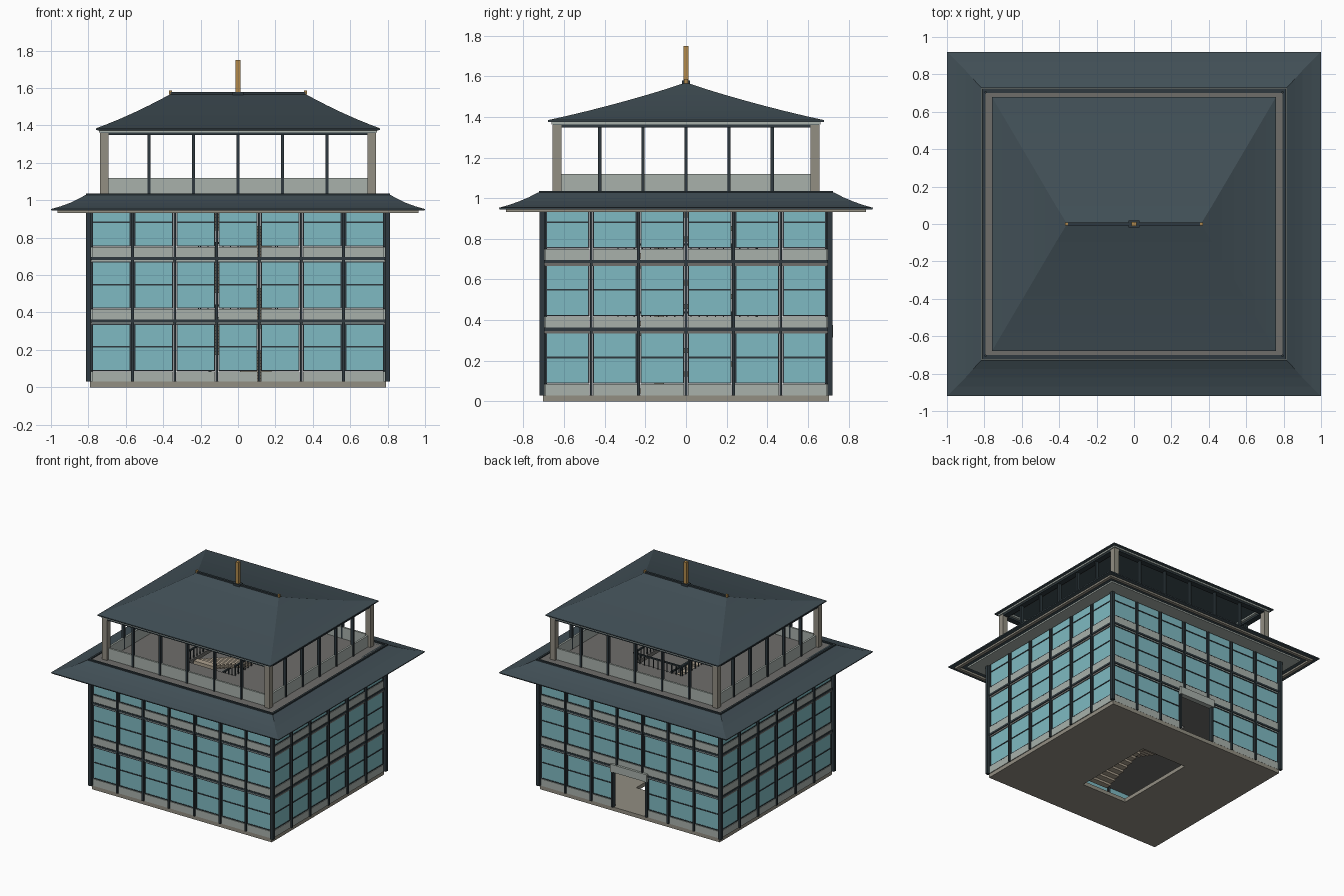
import bpy, bmesh, math
from mathutils import Matrix, Vector

if "Cube" in bpy.data.objects:
    bpy.data.objects.remove(bpy.data.objects["Cube"])

def mat(name, rgb):
    m = bpy.data.materials.new(name)
    lin = [((c / 255 + 0.055) / 1.055) ** 2.4 for c in rgb]
    m.diffuse_color = (*lin, 1)
    m.use_nodes = True
    m.node_tree.nodes["Principled BSDF"].inputs["Base Color"].default_value = m.diffuse_color
    return m

GLASS = mat("teal_glass", (127, 186, 194))
PANEL = mat("pale_grey_panel", (168, 177, 171))
STONE = mat("warm_grey_stone", (146, 142, 130))
FLOOR = mat("floor_grey", (110, 109, 106))
ROOF = mat("slate_roof", (65, 79, 86))
DARK = mat("dark_frame", (46, 57, 62))
GOLD = mat("aged_gold", (178, 138, 76))
STAIR = mat("tan_stair", (172, 160, 142))

parts = {}

def bm_for(name, material):
    if name not in parts:
        parts[name] = (bmesh.new(), material)
    return parts[name][0]

def box(name, material, x0, x1, y0, y1, z0, z1, rot=0):
    """Axis box from limits, optionally turned a quarter about z."""
    m = (Matrix.Rotation(rot, 4, 'Z')
         @ Matrix.Translation(((x0 + x1) / 2, (y0 + y1) / 2, (z0 + z1) / 2))
         @ Matrix.Diagonal((abs(x1 - x0), abs(y1 - y0), abs(z1 - z0), 1)))
    bmesh.ops.create_cube(bm_for(name, material), size=1, matrix=m)

def ring(name, material, ox, oy, ix, iy, z0, z1):
    """Rectangular frame: outer half sizes ox, oy, hole half sizes ix, iy."""
    for s in (-1, 1):
        box(name, material, -ox, ox, s * iy, s * oy, z0, z1)
        box(name, material, s * ix, s * ox, -iy, iy, z0, z1)

def loft(name, material, sections):
    """Skin through rectangles given as (half x, half y, z)."""
    bm = bm_for(name, material)
    loops = [[bm.verts.new((sx * hx, sy * hy, z))
              for sx, sy in ((-1, -1), (1, -1), (1, 1), (-1, 1))]
             for hx, hy, z in sections]
    for a, b in zip(loops, loops[1:]):
        for i in range(4):
            j = (i + 1) % 4
            bm.faces.new((a[i], a[j], b[j], b[i]))
    return bm, loops

FH, Z0 = 0.333, 0.03          # storey height, ground level
HX, HY = 0.80, 0.71           # wall half sizes
WX, WY = 0.20, 0.34           # stairwell half sizes

# Base and floors, each with a stairwell opening
ring("base_slab", STONE, 0.79, 0.705, WX, WY, 0, Z0)
for f in (1, 2, 3):
    z = Z0 + f * FH
    ring("floor_slabs", FLOOR, 0.795, 0.70, WX, WY, z - 0.03, z)

# Glazed walls, drawn as the front and turned to each side
def wall(length, dist, bays, rot, door=False):
    edges = [-length + 2 * length * i / bays for i in range(bays + 1)]
    for f in range(3):
        z = Z0 + f * FH
        e = list(edges)
        doorway = door and f == 0
        if doorway:
            e[3], e[4] = -0.15, 0.15
        for i, (a, b) in enumerate(zip(e, e[1:])):
            if i:
                box("window_posts", DARK, a - .007, a + .007, -dist - .012, -dist + .02,
                    z, z + FH, rot)
            a, b = a + .009, b - .009
            if doorway and i == 3:
                continue
            box("wall_panels", PANEL, a, b, -dist - .002, -dist + .02, z, z + .055, rot)
            box("window_glass", GLASS, a + .006, b - .006, -dist + .004, -dist + .01,
                z + .062, z + .304, rot)
            for u0, u1, v0, v1 in ((a, a + .006, .057, .31), (b - .006, b, .057, .31),
                                   (a, b, .057, .063), (a, b, .303, .31),
                                   (a, b, .182, .19)):
                box("window_frames", DARK, u0, u1, -dist, -dist + .014, z + v0, z + v1, rot)
            box("window_headers", PANEL, a, b, -dist, -dist + .015, z + .31, z + .317, rot)
        box("floor_bands", DARK, -length, length, -dist - .006, -dist + .02,
            z + .317, z + FH, rot)
    if door:
        box("door_lintel", PANEL, -.16, .16, -dist - .02, -dist + .02, .315, .375, rot)

wall(HX - .01, HY - .006, 7, 0)
wall(HX - .01, HY - .006, 7, math.pi, True)
wall(HY - .01, HX - .006, 6, math.pi / 2)
wall(HY - .01, HX - .006, 6, -math.pi / 2)
for sx in (-1, 1):
    for sy in (-1, 1):
        box("corner_posts", DARK, sx * .785, sx * .812, sy * .697, sy * .722, Z0, 1.0)

# Switchback stairs: two flights and a landing per storey
N = 10
for f in range(3):
    z = Z0 + f * FH
    rise, run = FH / 2 / N, 0.48 / N
    for i in range(N):
        top = z + rise * (i + 1)
        box("stair_steps", STAIR, .01, .18, -.30 + run * i, -.30 + run * (i + 1),
            top - .025, top)
        top += FH / 2
        box("stair_steps", STAIR, -.18, -.01, .18 - run * (i + 1), .18 - run * i,
            top - .025, top)
    box("stair_landings", STAIR, -.19, .19, .18, .34, z + FH / 2 - .025, z + FH / 2)

# Railings around the stairwell on the upper floors
for f in (1, 2, 3):
    z = Z0 + f * FH
    t = z + .08
    for s in (-1, 1):
        box("stair_rails", DARK, s * .205, s * .217, -.34, .35, t - .01, t)
        for i in range(18):
            y = -.335 + i * .04
            box("stair_balusters", DARK, s * .208, s * .214, y - .003, y + .003, z, t - .01)
    box("stair_rails", DARK, -.217, .217, .345, .357, t - .01, t)
    for i in range(11):
        x = -.2 + i * .04
        box("stair_balusters", DARK, x - .003, x + .003, .348, .354, z, t - .01)

# Lower skirt roof with flared eave, closed underneath
loft("lower_roof", ROOF, [(.815, .728, .95), (.998, .918, .945), (1, .92, .953),
                          (.95, .87, .967), (.90, .82, .985), (.86, .775, 1.004),
                          (.815, .728, 1.028), (.815, .728, .95)])
ring("lower_soffit", STONE, .965, .885, .94, .86, .932, .948)
ring("lower_soffit_inner", PANEL, .90, .82, .80, .71, .936, .949)
ring("terrace_trim", DARK, .812, .724, .797, .709, .995, 1.036)

# Open pavilion
for sx in (-1, 1):
    for sy in (-1, 1):
        box("pavilion_columns", STONE, sx * .692, sx * .737, sy * .612, sy * .657, 1.03, 1.36)
ring("pavilion_parapet", PANEL, .715, .637, .70, .622, 1.03, 1.12)
for i in range(-2, 3):
    for s in (-1, 1):
        x, y = i * .238, i * .212
        box("pavilion_posts", DARK, x - .008, x + .008, s * .622, s * .645, 1.03, 1.36)
        box("pavilion_posts", DARK, s * .70, s * .723, y - .008, y + .008, 1.03, 1.36)
ring("pavilion_beam", DARK, .735, .655, .69, .61, 1.348, 1.362)
ring("eave_soffit", PANEL, .742, .662, .67, .59, 1.362, 1.376)

# Upper hipped roof with a gentle concave sweep to its ridge
secs = [(.75, .67, 1.374), (.76, .68, 1.376)]
for k in range(8):
    t = k / 7
    secs.append((.76 - .40 * t, max(.68 * (1 - t), .004), 1.384 + .184 * (.8 * t + .2 * t * t)))
bm, loops = loft("upper_roof", ROOF, secs)
bm.faces.new(loops[0][::-1])
bm.faces.new(loops[-1])

# Ridge, end caps and mast
box("ridge_beam", DARK, -.36, .36, -.009, .009, 1.555, 1.578)
for s in (-1, 1):
    box("ridge_end_caps", GOLD, s * .352, s * .368, -.009, .009, 1.565, 1.586)
box("mast_collar", DARK, -.03, .03, -.02, .02, 1.555, 1.58)
box("mast", GOLD, -.014, .014, -.012, .012, 1.565, 1.75)

# Turn each collected part into an object
for name, (bm, material) in parts.items():
    bmesh.ops.recalc_face_normals(bm, faces=bm.faces)
    me = bpy.data.meshes.new(name)
    bm.to_mesh(me)
    bm.free()
    me.materials.append(material)
    bpy.context.collection.objects.link(bpy.data.objects.new(name, me))
